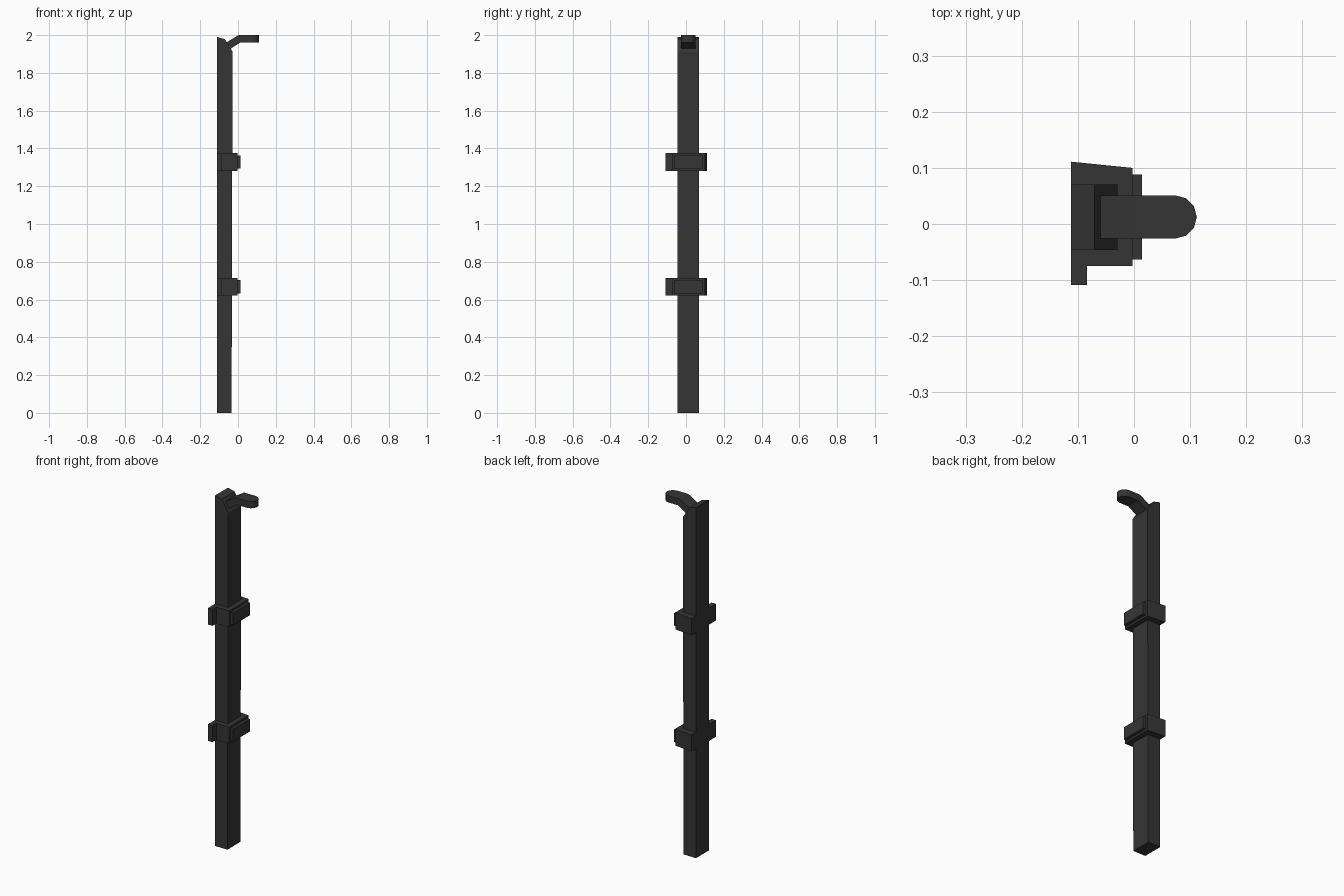
import bpy, bmesh, math

if "Cube" in bpy.data.objects:
    bpy.data.objects.remove(bpy.data.objects["Cube"])

mat = bpy.data.materials.new("charcoal metal")
mat.diffuse_color = (0.036, 0.036, 0.036, 1)
mat.use_nodes = True
mat.node_tree.nodes["Principled BSDF"].inputs["Base Color"].default_value = mat.diffuse_color


def loft(name, loop_a, loop_b, caps_a=None):
    """Solid between two matching loops; caps may be split into several faces."""
    n = len(loop_a)
    caps = caps_a or [list(range(n))]
    bm = bmesh.new()
    a = [bm.verts.new(p) for p in loop_a]
    b = [bm.verts.new(p) for p in loop_b]
    for i in range(n):
        j = (i + 1) % n
        bm.faces.new((a[i], a[j], b[j], b[i]))
    for cap in caps:
        bm.faces.new([a[i] for i in cap])
        bm.faces.new([b[i] for i in reversed(cap)])
    bmesh.ops.recalc_face_normals(bm, faces=bm.faces)
    me = bpy.data.meshes.new(name)
    bm.to_mesh(me)
    bm.free()
    me.materials.append(mat)
    ob = bpy.data.objects.new(name, me)
    bpy.context.collection.objects.link(ob)
    return ob


def prism_z(name, pts, z0, z1):
    return loft(name, [(x, y, z0) for x, y in pts], [(x, y, z1) for x, y in pts])


# Post: side profile with a chamfered top, extruded along y
profile = [(-0.112, 0), (-0.034, 0), (-0.029, 1.913), (-0.07, 1.979), (-0.112, 1.99)]
loft("post", [(x, -0.046, z) for x, z in profile], [(x, 0.07, z) for x, z in profile])

# Hook: sloping neck and flat tongue with a rounded end
Y, R, CX = 0.0125, 0.0385, 0.0735
arc = [(CX + R * math.cos(t), Y + R * math.sin(t))
       for t in (math.radians(-90 + 30 * i) for i in range(7))]
top = [(-0.06, Y - R, 1.962), (0.003, Y - R, 2.0)]
top += [(x, y, 2.0) for x, y in arc]
top += [(0.003, Y + R, 2.0), (-0.06, Y + R, 1.962)]
low = [(-0.038, Y - R, 1.929), (0.014, Y - R, 1.962)]
low += [(x, y, 1.962) for x, y in arc]
low += [(0.014, Y + R, 1.962), (-0.038, Y + R, 1.929)]
last = len(top) - 1
loft("hook", top, low, [[0, 1, last - 1, last], list(range(1, last))])

# Two wrap-around brackets, each with a front plate
bracket = [(-0.112, 0.111), (-0.112, -0.109), (-0.084, -0.109),
           (-0.084, -0.075), (-0.003, -0.075), (-0.003, 0.1)]
plate = [(-0.01, -0.063), (0.014, -0.063), (0.014, 0.088), (-0.01, 0.088)]
for label, z in (("lower", 0.668), ("upper", 1.328)):
    prism_z(label + "_bracket", bracket, z - 0.047, z + 0.047)
    prism_z(label + "_bracket_plate", plate, z - 0.035, z + 0.035)
